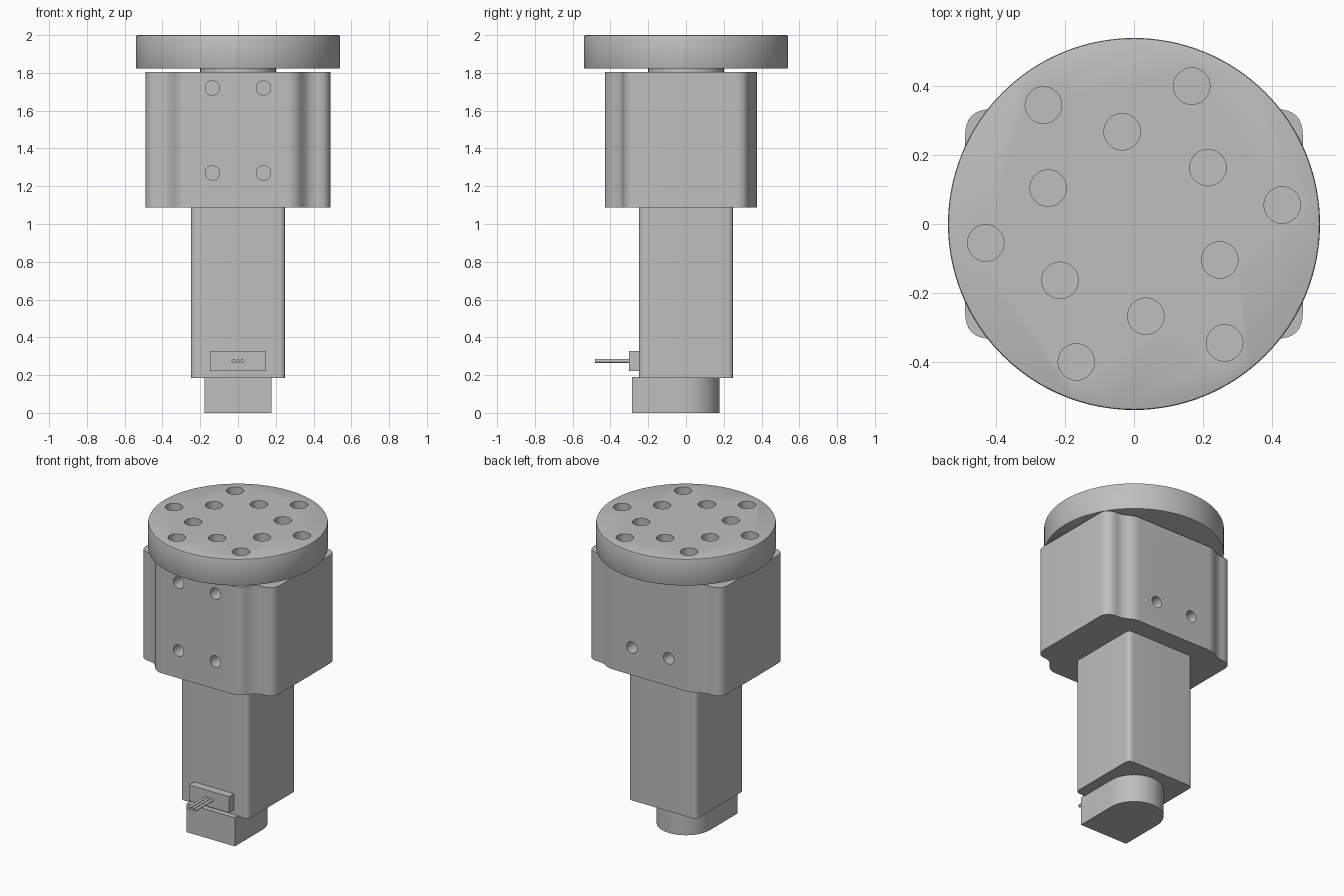
import bpy, bmesh, math
from mathutils import Matrix, Vector

cube = bpy.data.objects.get("Cube")
if cube:
    bpy.data.objects.remove(cube, do_unlink=True)

grey = bpy.data.materials.new("machined_grey")
grey.use_nodes = True
colour = (0.52, 0.52, 0.52, 1)
grey.diffuse_color = colour
bsdf = next(n for n in grey.node_tree.nodes if n.type == 'BSDF_PRINCIPLED')
bsdf.inputs["Base Color"].default_value = colour


def finish(name, bm):
    bmesh.ops.recalc_face_normals(bm, faces=bm.faces)
    mesh = bpy.data.meshes.new(name)
    bm.to_mesh(mesh)
    bm.free()
    obj = bpy.data.objects.new(name, mesh)
    bpy.context.collection.objects.link(obj)
    mesh.materials.append(grey)
    return obj


def activate(obj):
    bpy.ops.object.select_all(action='DESELECT')
    obj.select_set(True)
    bpy.context.view_layer.objects.active = obj


def smooth(obj):
    activate(obj)
    bpy.ops.object.shade_smooth_by_angle(angle=math.radians(30))


def prism(name, outline, z0, z1):
    bm = bmesh.new()
    low = bm.faces.new([bm.verts.new((x, y, z0)) for x, y in outline])
    top = bmesh.ops.extrude_face_region(bm, geom=[low])
    verts = [v for v in top["geom"] if isinstance(v, bmesh.types.BMVert)]
    bmesh.ops.translate(bm, verts=verts, vec=(0, 0, z1 - z0))
    return finish(name, bm)


def rounded(corners, steps=8):
    """Soften each (x, y, cut) corner of a closed outline."""
    points = []
    for i, (x, y, cut) in enumerate(corners):
        p = Vector((x, y))
        a = Vector(corners[i - 1][:2]) - p
        b = Vector(corners[(i + 1) % len(corners)][:2]) - p
        a, b = p + a.normalized() * cut, p + b.normalized() * cut
        for s in range(steps + 1):
            t = s / steps
            points.append(a * (1 - t) ** 2 + p * 2 * t * (1 - t) + b * t * t)
    return points


def add_cylinder(bm, centre, radius, depth, axis='Z', sides=32):
    turn = Matrix.Rotation(math.pi / 2, 4, 'X') if axis == 'Y' else Matrix()
    bmesh.ops.create_cone(bm, cap_ends=True, segments=sides, radius1=radius,
                          radius2=radius, depth=depth,
                          matrix=Matrix.Translation(centre) @ turn)


def drill(obj, holes):
    bm = bmesh.new()
    for hole in holes:
        add_cylinder(bm, *hole)
    cutter = finish("hole_cutter", bm)
    cutter.hide_render = True
    mod = obj.modifiers.new("holes", 'BOOLEAN')
    mod.operation, mod.solver, mod.object = 'DIFFERENCE', 'EXACT', cutter
    activate(obj)
    bpy.ops.object.modifier_apply(modifier=mod.name)
    bpy.data.objects.remove(cutter, do_unlink=True)


# Gear housing: stepped, softly curved outline mirrored left to right
half = [(0.305, -0.43, 0.05), (0.375, -0.333, 0.05), (0.49, -0.333, 0.075),
        (0.49, 0.333, 0.075), (0.375, 0.333, 0.035), (0.305, 0.375, 0.035)]
corners = half + [(-x, y, c) for x, y, c in reversed(half)]
housing = prism("gear_housing", rounded(corners), 1.087, 1.805)
mounts = [((x, -0.43, z), 0.038, 0.2, 'Y') for x in (-0.135, 0.135) for z in (1.27, 1.72)]
mounts += [((x, 0.375, 1.27), 0.038, 0.2, 'Y') for x in (-0.135, 0.135)]
drill(housing, mounts)
smooth(housing)

# Output flange with two rings of blind holes
bm = bmesh.new()
add_cylinder(bm, (0, 0, 1.911), 0.54, 0.178, 'Z', 128)
rims = [e for e in bm.edges if abs(e.verts[0].co.z - e.verts[1].co.z) < 0.001]
bmesh.ops.bevel(bm, geom=rims, offset=0.007, segments=2, affect='EDGES', profile=0.5)
flange = finish("output_flange", bm)
bolts = []
for radius, start in ((0.434, 7.3), (0.27, 37.3)):
    for k in range(6):
        a = math.radians(start + 60 * k)
        bolts.append(((radius * math.cos(a), radius * math.sin(a), 2), 0.053, 0.24))
drill(flange, bolts)
smooth(flange)

# Output neck between housing and flange
bm = bmesh.new()
add_cylinder(bm, (0, 0, 1.81), 0.2, 0.05, 'Z', 64)
smooth(finish("output_neck", bm))

# Square motor body with rounded upright edges
square = [(-1, -1), (1, -1), (1, 1), (-1, 1)]
smooth(prism("motor_body", rounded([(x * 0.25, y * 0.25, 0.035) for x, y in square]),
             0.185, 1.1))

# Encoder cover: square at the front, half round at the back
arc = [(0.177 * math.cos(math.pi * i / 32), 0.177 * math.sin(math.pi * i / 32))
       for i in range(33)]
smooth(prism("encoder_cover", arc + [(-0.177, -0.285), (0.177, -0.285)], 0, 0.19))

# Cable socket and its three leads
prism("cable_socket", [(x * 0.147, -0.275 + y * 0.028) for x, y in square], 0.222, 0.328)
bm = bmesh.new()
for x in (-0.024, 0, 0.024):
    add_cylinder(bm, (x, -0.39, 0.275), 0.01, 0.185, 'Y', 16)
smooth(finish("cable_leads", bm))
